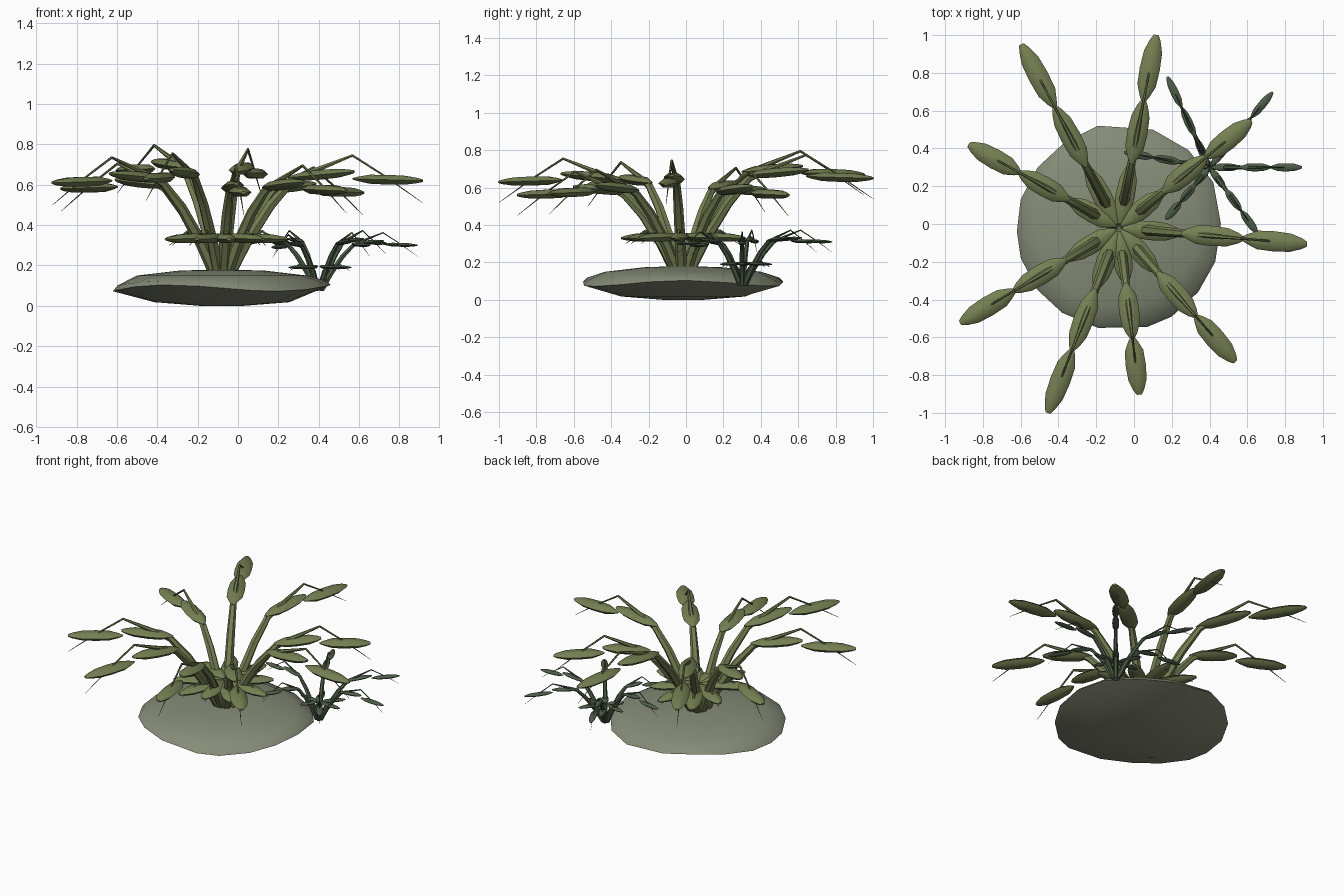
import bpy, bmesh, math
from mathutils import Vector

cube = bpy.data.objects.get("Cube")
if cube:
    bpy.data.objects.remove(cube)


def material(name, rgb):
    m = bpy.data.materials.new(name)
    m.use_nodes = True
    m.diffuse_color = (*rgb, 1)
    m.node_tree.nodes["Principled BSDF"].inputs["Base Color"].default_value = (*rgb, 1)
    return m


OLIVE = material("olive green", (0.18, 0.21, 0.085))
DARK = material("dark green", (0.075, 0.11, 0.065))
STONE = material("grey green stone", (0.24, 0.26, 0.185))


def finish(bm, name, mat, angle):
    bmesh.ops.recalc_face_normals(bm, faces=bm.faces)
    mesh = bpy.data.meshes.new(name)
    bm.to_mesh(mesh)
    bm.free()
    mesh.materials.append(mat)
    ob = bpy.data.objects.new(name, mesh)
    bpy.context.collection.objects.link(ob)
    bpy.ops.object.select_all(action='DESELECT')
    ob.select_set(True)
    bpy.context.view_layer.objects.active = ob
    bpy.ops.object.shade_smooth_by_angle(angle=math.radians(angle))


def skin(bm, rings):
    """Join equal rings of points into a closed skin."""
    loops = [[bm.verts.new(p) for p in ring] for ring in rings]
    n = len(loops[0])
    for a, b in zip(loops, loops[1:]):
        for i in range(n):
            j = (i + 1) % n
            bm.faces.new((a[i], a[j], b[j], b[i]))
    bm.faces.new(loops[0])
    bm.faces.new(loops[-1])


def tube(bm, path, radii, side, flat=1.0, sides=6):
    """Sweep a six-sided section, flattened upward, along a path."""
    rings = []
    for i, (p, r) in enumerate(zip(path, radii)):
        along = path[min(i + 1, len(path) - 1)] - path[max(i - 1, 0)]
        up = along.cross(side).normalized()
        turns = [math.tau * k / sides for k in range(sides)]
        rings.append([p + side * r * math.cos(t) + up * r * flat * math.sin(t) for t in turns])
    skin(bm, rings)


LEAF = [(0, .15), (.09, .5), (.25, .95), (.5, 1.03), (.75, .93), (.92, .55), (1, .25)]


def leaf(bm, start, end, width, side):
    path = [start.lerp(end, t) for t, w in LEAF]
    tube(bm, path, [width * w for t, w in LEAF], side, .52)


def plant(name, mat, centre, base, arms, size, width, low_z):
    stems, leaves, low = bmesh.new(), bmesh.new(), bmesh.new()
    for degrees, length, h in arms:
        a = math.radians(degrees)
        out = Vector((math.cos(a), math.sin(a), 0))
        side = Vector((-out.y, out.x, 0))

        def at(r, z):
            return Vector((*centre, z)) + out * r * length

        # arching stem with a thin drooping tip
        rise = h - base
        path = [at(.03, base - .02 * size), at(.12, base + .3 * rise), at(.24, base + .67 * rise),
                at(.35, h - .04 * size), at(.46, h + .01 * size), at(.65, h + .085 * size),
                at(.8, h - .01 * size), at(1, h - .15 * size)]
        thick = [.031, .029, .026, .021, .014, .007, .005, .001]
        tube(stems, path, [t * size for t in thick], side)
        # two leaves in a row
        leaf(leaves, at(.33, h - .025 * size), at(.66, h + .005 * size), width, side)
        leaf(leaves, at(.65, h - .03 * size), at(1, h - .04 * size), width, side)
        # short inner stem and leaf
        tube(stems, [at(.02, base), at(.1, low_z - .04 * size), at(.2, low_z + .04 * size),
                     at(.31, low_z - .03 * size)],
             [.024 * size, .018 * size, .008 * size, .001], side)
        leaf(low, at(.02, low_z + .01 * size), at(.33, low_z), width * .95, side)
    finish(stems, name + " stems", mat, 35)
    finish(leaves, name + " leaves", mat, 62)
    finish(low, name + " inner leaves", mat, 62)


# Large plant: direction, reach and leaf height of each arm
plant("large plant", OLIVE, (-.08, -.02), .16,
      [(-5, 1, .66), (-49, .94, .61), (-83, .89, .6), (-111, 1.05, .67), (-149, .98, .65),
       (151, .91, .62), (118, 1.1, .71), (79, 1.04, .69), (39, .9, .6)], 1, .052, .33)

# Small plant at the edge of the stone
plant("small plant", DARK, (.4, .3), .09,
      [(115, .53, .33), (50, .52, .33), (0, .49, .32), (-54, .43, .32),
       (-130, .36, .31), (170, .46, .33)], .5, .021, .19)

# Stone mound: uneven rim, low dome above and shallow bowl below
OUTLINE = [(.46, 0), (.42, .22), (.29, .39), (.1, .5), (-.19, .52), (-.37, .43),
           (-.51, .3), (-.6, .13), (-.62, -.04), (-.6, -.18), (-.51, -.35), (-.38, -.47),
           (-.19, -.55), (.07, -.545), (.2, -.49), (.34, -.36), (.43, -.2)]
bm = bmesh.new()
mid = Vector((-.08, -.015))
rings = []
for scale, z, wave in [(.2, 0, 0), (.62, .018, 0), (1, .088, .016), (.96, .112, .012),
                       (.78, .15, 0), (.4, .174, 0), (.08, .18, 0)]:
    ring = []
    for p in OUTLINE:
        v = Vector(p) - mid
        a = math.atan2(v.y, v.x)
        q = mid + v * scale
        ring.append(Vector((q.x, q.y, z + wave * math.cos(3 * a))))
    rings.append(ring)
skin(bm, rings)
finish(bm, "stone mound", STONE, 40)
